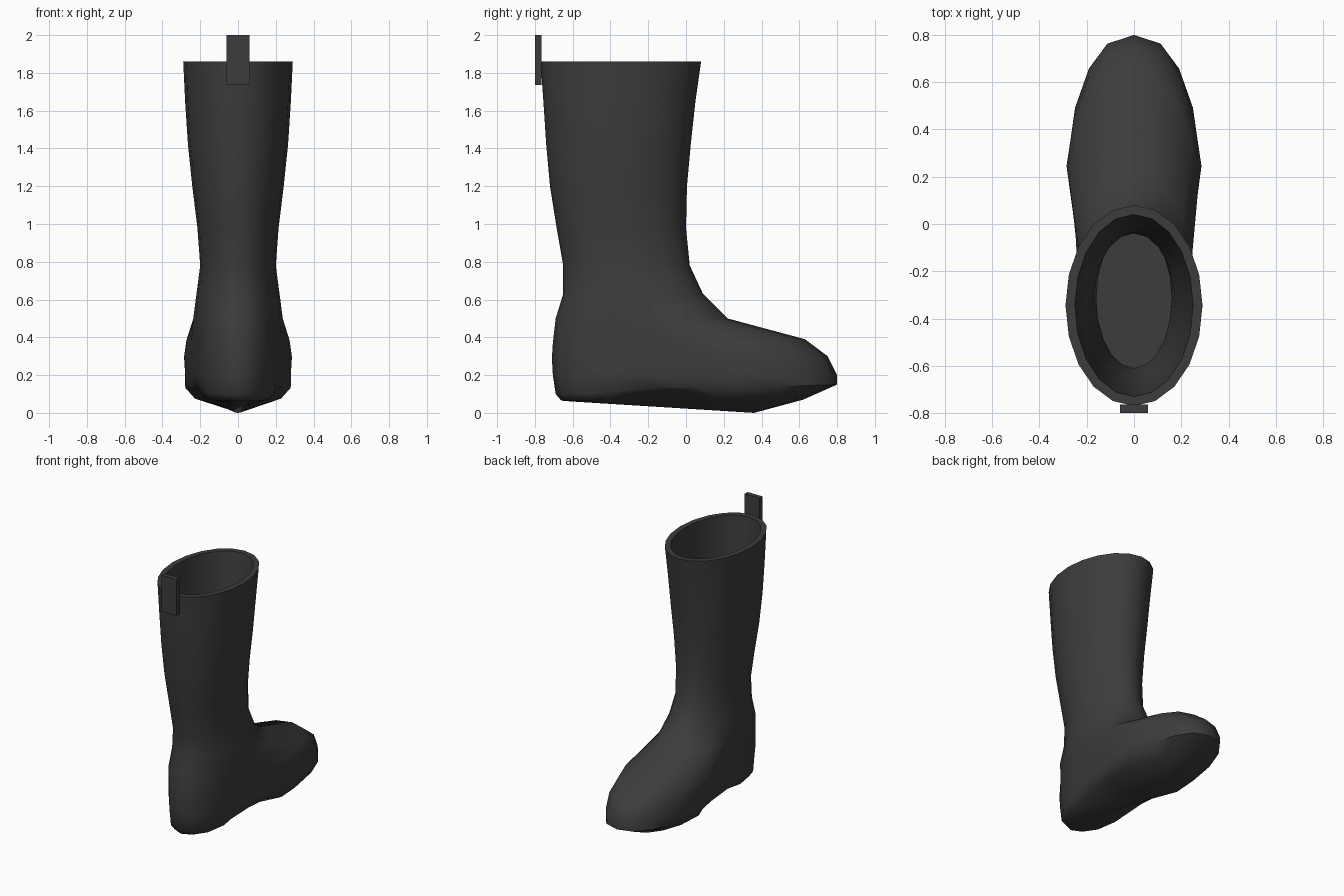
import bpy, bmesh, math

cube = bpy.data.objects.get("Cube")
if cube:
    bpy.data.objects.remove(cube, do_unlink=True)

rubber = bpy.data.materials.new("charcoal rubber")
rubber.use_nodes = True
color = (0.046, 0.046, 0.046, 1)
rubber.diffuse_color = color
rubber.node_tree.nodes["Principled BSDF"].inputs["Base Color"].default_value = color

SIDES = 20
# Extra width from toe to heel for the foot: wide ball, narrow heel
FOOT = [1, 1.3, 1.16, 1.1, 1.05, 0.89, 0.85, 0.88, 0.98, 1.0, 1]


def ring(bm, back, front, z_back, z_front, half_width, foot=0.0, arch=0.0, inset=0.0):
    """Egg-shaped horizontal ring; foot blends in the sole outline, arch lifts its sides."""
    verts = []
    mid, length = (back + front) / 2, (front - back) / 2 - inset
    for i in range(SIDES):
        a = 2 * math.pi * i / SIDES
        shape = 1 + foot * (FOOT[min(i, SIDES - i)] - 1)
        y = mid + length * math.cos(a)
        t = (1 + math.cos(a)) / 2
        hollow = math.exp(-((y + 0.1) / 0.2) ** 2) * abs(math.sin(a))
        x = (half_width - inset) * math.sin(a) * shape * (1 - 3 * arch * hollow)
        verts.append(bm.verts.new((x, y, z_back + (z_front - z_back) * t + arch * hollow)))
    return verts


def finish(bm, name):
    bmesh.ops.recalc_face_normals(bm, faces=bm.faces)
    mesh = bpy.data.meshes.new(name)
    bm.to_mesh(mesh)
    bm.free()
    mesh.materials.append(rubber)
    obj = bpy.data.objects.new(name, mesh)
    bpy.context.collection.objects.link(obj)
    bpy.ops.object.select_all(action="DESELECT")
    obj.select_set(True)
    bpy.context.view_layer.objects.active = obj
    bpy.ops.object.shade_smooth_by_angle(angle=math.radians(50))
    return obj


# Sole and foot: back, front, z at back, z at front, half width, foot blend, arch
foot = [
    (-0.60, 0.36, 0.06, 0.0, 0.04, 0, 0),
    (-0.66, 0.62, 0.065, 0.07, 0.235, 1, 0.06),
    (-0.69, 0.80, 0.10, 0.15, 0.28, 1, 0.02),
    (-0.705, 0.80, 0.20, 0.20, 0.28, 1, 0),
    (-0.71, 0.75, 0.29, 0.30, 0.286, 1, 0),
    (-0.705, 0.63, 0.37, 0.39, 0.275, 0.9, 0),
    (-0.69, 0.22, 0.50, 0.50, 0.245, 0.3, 0),
]
# Shaft: back, front, height, half width
shaft = [
    (-0.65, 0.09, 0.63, 0.22),
    (-0.65, 0.02, 0.78, 0.20),
    (-0.685, 0.0, 0.98, 0.215),
    (-0.72, 0.005, 1.20, 0.242),
    (-0.74, 0.025, 1.42, 0.265),
    (-0.755, 0.05, 1.65, 0.28),
    (-0.77, 0.08, 1.86, 0.29),
]
profile = foot + [(b, f, z, z, w, 0, 0) for b, f, z, w in shaft]

# Boot: outer skin up to the rim, then the lining back down inside
bm = bmesh.new()
rings = [ring(bm, *p) for p in profile]
rings += [ring(bm, *p, inset=0.04) for p in reversed(profile[3:])]
for low, high in zip(rings, rings[1:]):
    for i in range(SIDES):
        j = (i + 1) % SIDES
        bm.faces.new((low[i], low[j], high[j], high[i]))
bm.faces.new(rings[0])
bm.faces.new(rings[-1])
finish(bm, "boot")

# Pull tab at the back of the rim
bm = bmesh.new()
bmesh.ops.create_cube(bm, size=1)
bmesh.ops.scale(bm, vec=(0.12, 0.035, 0.265), verts=bm.verts)
bmesh.ops.translate(bm, vec=(0, -0.7825, 1.8675), verts=bm.verts)
finish(bm, "pull_tab")
